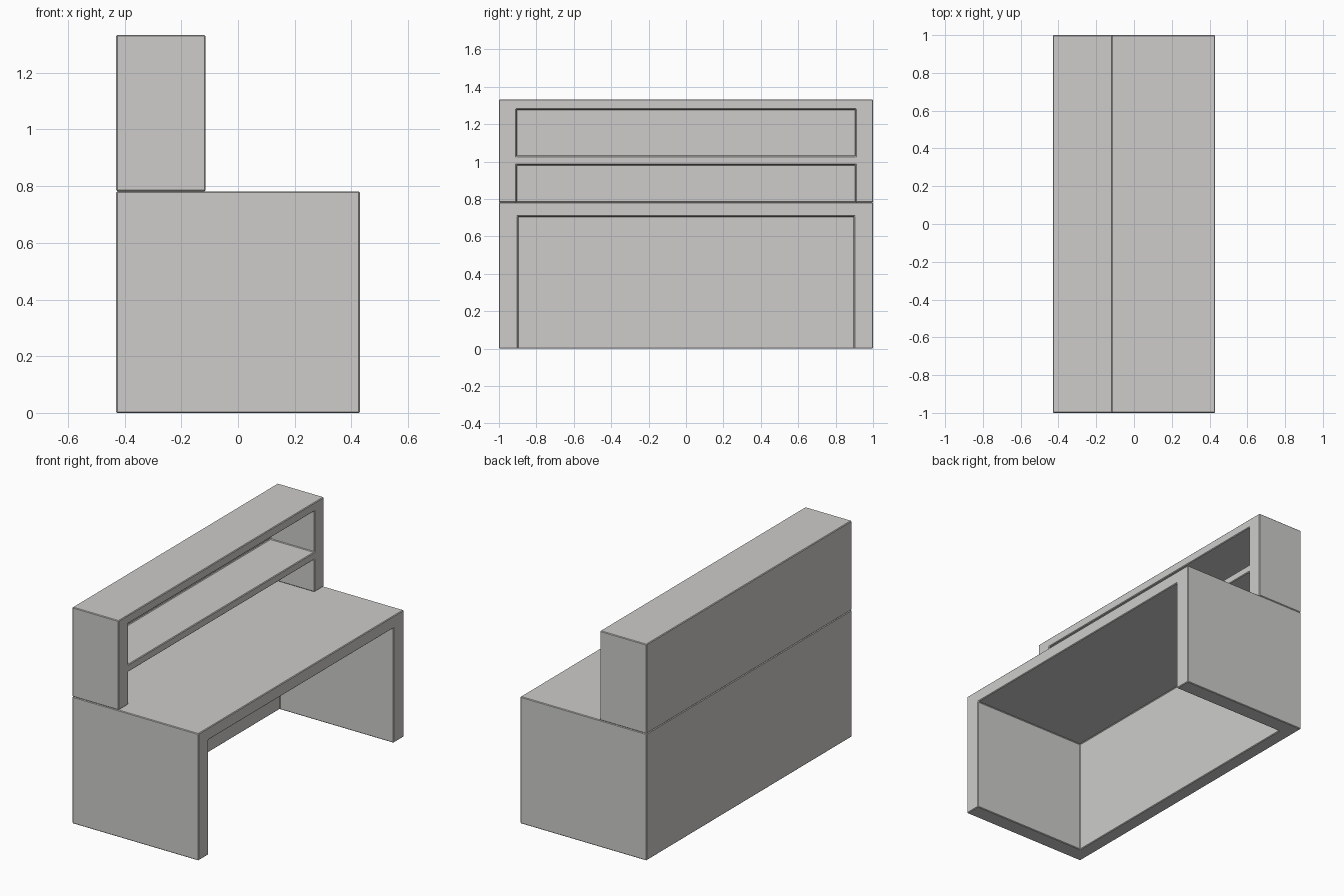
import bpy

if "Cube" in bpy.data.objects:
    bpy.data.objects.remove(bpy.data.objects["Cube"])

# one warm light grey for the whole desk
grey = bpy.data.materials.new("warm_grey")
grey.diffuse_color = (0.61, 0.605, 0.59, 1)
grey.use_nodes = True
grey.node_tree.nodes["Principled BSDF"].inputs["Base Color"].default_value = grey.diffuse_color


def box(name, x, y, z):
    """Box from (min, max) ranges."""
    bpy.ops.mesh.primitive_cube_add(
        size=1, location=[(a + b) / 2 for a, b in (x, y, z)])
    ob = bpy.context.object
    ob.name = name
    ob.scale = [b - a for a, b in (x, y, z)]
    bpy.ops.object.transform_apply(location=False, rotation=False, scale=True)
    return ob


def hollow(name, outer, openings, bevel):
    """Box with box-shaped openings cut out and softly chamfered edges."""
    ob = box(name, *outer)
    ob.data.materials.append(grey)
    for opening in openings:
        cutter = box("cutter", *opening)
        cutter.hide_render = True
        mod = ob.modifiers.new("opening", 'BOOLEAN')
        mod.operation = 'DIFFERENCE'
        mod.solver = 'EXACT'
        mod.object = cutter
        bpy.context.view_layer.objects.active = ob
        bpy.ops.object.modifier_apply(modifier=mod.name)
        bpy.data.objects.remove(cutter)
    mod = ob.modifiers.new("edge_bevel", 'BEVEL')
    mod.width = bevel
    mod.segments = 1
    mod.limit_method = 'ANGLE'
    return ob


# desk: top, two side panels and back panel, open to the front and below
hollow("desk_body",
       ((-0.43, 0.43), (-1, 1), (0, 0.782)),
       [((-0.346, 0.6), (-0.9, 0.9), (-0.2, 0.707))],
       0.004)

# hutch: thin back, one shelf, open compartments above and below it
hollow("shelf_hutch",
       ((-0.43, -0.114), (-1, 1), (0.782, 1.333)),
       [((-0.415, 0.1), (-0.907, 0.907), (0.6, 0.982)),
        ((-0.415, 0.1), (-0.907, 0.907), (1.028, 1.28))],
       0.004)
